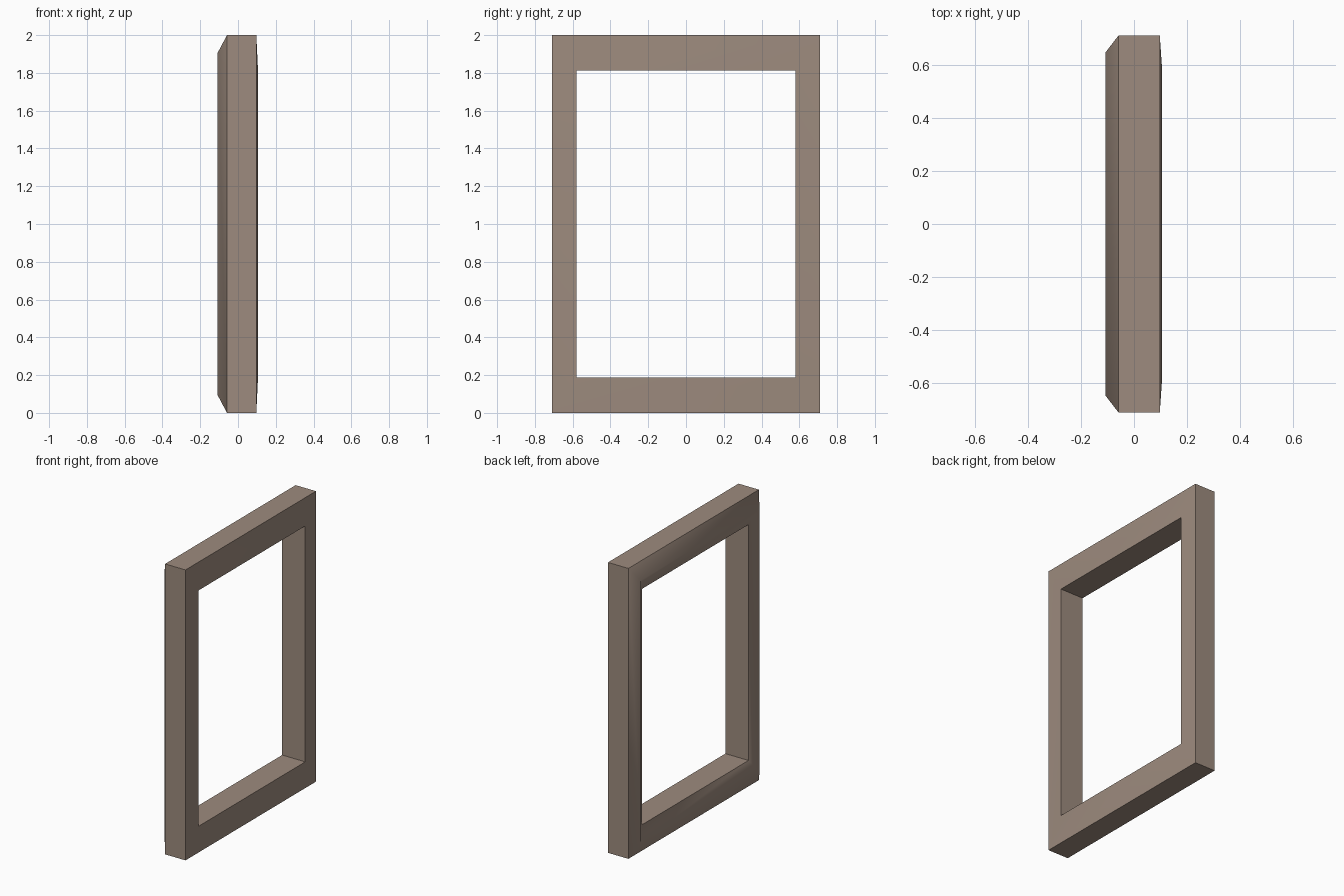
import bpy, bmesh

if "Cube" in bpy.data.objects:
    bpy.data.objects.remove(bpy.data.objects["Cube"])

# Outer half sizes and rail widths (y, z)
HY, HZ = 0.71, 1.0
WY, WZ = 0.13, 0.188

# Moulding profile: (fraction of the rail width inwards, x depth, sharp edge)
PROFILE = [
    (0.0, 0.097, True),
    (1.0, 0.106, True),
    (1.0, -0.070, True),
    (0.5, -0.108, False),   # rounded ridge on the back
    (0.0, -0.058, True),
]

bm = bmesh.new()

# One rectangular ring of four mitred corners per profile point
rings = []
for t, x, sharp in PROFILE:
    y, z = HY - WY * t, HZ - WZ * t
    rings.append([bm.verts.new((x, sy * y, HZ + sz * z))
                  for sy, sz in ((-1, -1), (1, -1), (1, 1), (-1, 1))])

# Skin the rings together into a closed frame
n = len(rings)
for i in range(n):
    a, b = rings[i], rings[(i + 1) % n]
    for j in range(4):
        k = (j + 1) % 4
        bm.faces.new((a[j], a[k], b[k], b[j])).smooth = True
bmesh.ops.recalc_face_normals(bm, faces=bm.faces)

# Crisp profile edges and crisp corners on the outer and inner walls
for i, (t, x, sharp) in enumerate(PROFILE):
    for j in range(4):
        bm.edges.get((rings[i][j], rings[i][(j + 1) % 4])).smooth = not sharp
for a, b in ((1, 2), (4, 0)):
    for j in range(4):
        bm.edges.get((rings[a][j], rings[b][j])).smooth = False

mesh = bpy.data.meshes.new("picture_frame")
bm.to_mesh(mesh)
bm.free()
frame = bpy.data.objects.new("picture_frame", mesh)
bpy.context.collection.objects.link(frame)

# Brown wood
wood = bpy.data.materials.new("brown_wood")
wood.diffuse_color = (0.34, 0.26, 0.21, 1)
wood.use_nodes = True
wood.node_tree.nodes["Principled BSDF"].inputs["Base Color"].default_value = wood.diffuse_color
mesh.materials.append(wood)
